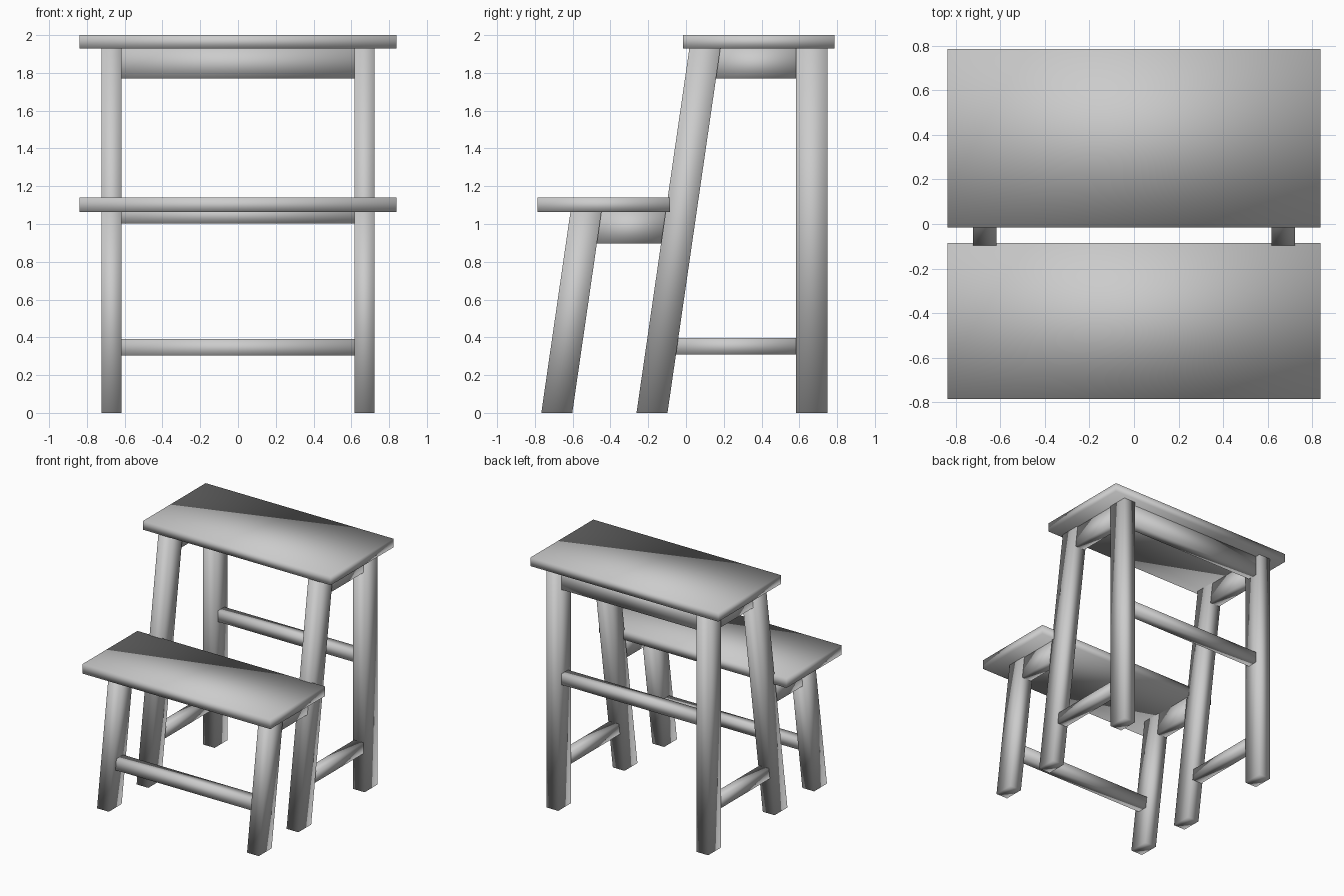
import bpy
import bmesh
from mathutils import Vector

cube = bpy.data.objects.get("Cube")
if cube:
    bpy.data.objects.remove(cube, do_unlink=True)

COLOUR = (0.6, 0.6, 0.6, 1.0)
grey = bpy.data.materials.new("light grey")
grey.use_nodes = True
grey.diffuse_color = COLOUR
grey.node_tree.nodes["Principled BSDF"].inputs["Base Color"].default_value = COLOUR


def block(name, x, y, z, lean=None):
    """Smooth shaded box from (min, max) ranges; lean(z) shifts y by height.
    lean is a pair of shifts for the low-y and high-y ends."""
    bm = bmesh.new()
    bmesh.ops.create_cube(bm, size=1)
    for v in bm.verts:
        i, j, k = (int(c > 0) for c in v.co)
        v.co = Vector((x[i], y[j], z[k]))
        if lean and lean[j]:
            v.co.y += SLOPE * z[k]
    mesh = bpy.data.meshes.new(name)
    bm.to_mesh(mesh)
    bm.free()
    mesh.materials.append(grey)
    mesh.shade_smooth()
    obj = bpy.data.objects.new(name, mesh)
    bpy.context.collection.objects.link(obj)
    return obj


SLOPE = 0.145
TOP_Z, STEP_Z = 1.93, 1.063
BOTH, LOW_END, NONE = (True, True), (True, False), None

# Seat boards
block("top_seat", (-0.838, 0.838), (-0.015, 0.785), (TOP_Z, 2.0))
block("lower_step", (-0.838, 0.838), (-0.785, -0.085), (STEP_Z, 1.14))

# Legs, side aprons and side stretchers, on both sides
for side, s in (("left", 1), ("right", -1)):
    leg_x = sorted((s * 0.617, s * 0.722))
    rail_x = sorted((s * 0.627, s * 0.712))
    block(side + "_rear_leg", leg_x, (0.583, 0.748), (0, TOP_Z))
    block(side + "_middle_leg", leg_x, (-0.262, -0.098), (0, TOP_Z), BOTH)
    block(side + "_front_leg", leg_x, (-0.766, -0.602), (0, STEP_Z), BOTH)
    block(side + "_top_apron", rail_x, (-0.098, 0.583), (1.77, TOP_Z), LOW_END)
    block(side + "_step_apron", rail_x, (-0.602, -0.262), (0.897, STEP_Z), BOTH)
    block(side + "_stretcher", rail_x, (-0.098, 0.583), (0.31, 0.397), LOW_END)

# Cross rails between the left and right legs
span = (-0.617, 0.617)
block("rear_apron", span, (0.623, 0.708), (1.77, TOP_Z))
block("rear_rail", span, (0.623, 0.708), (1.003, 1.09))
block("front_rail", span, (-0.725, -0.64), (0.303, 0.39), BOTH)
